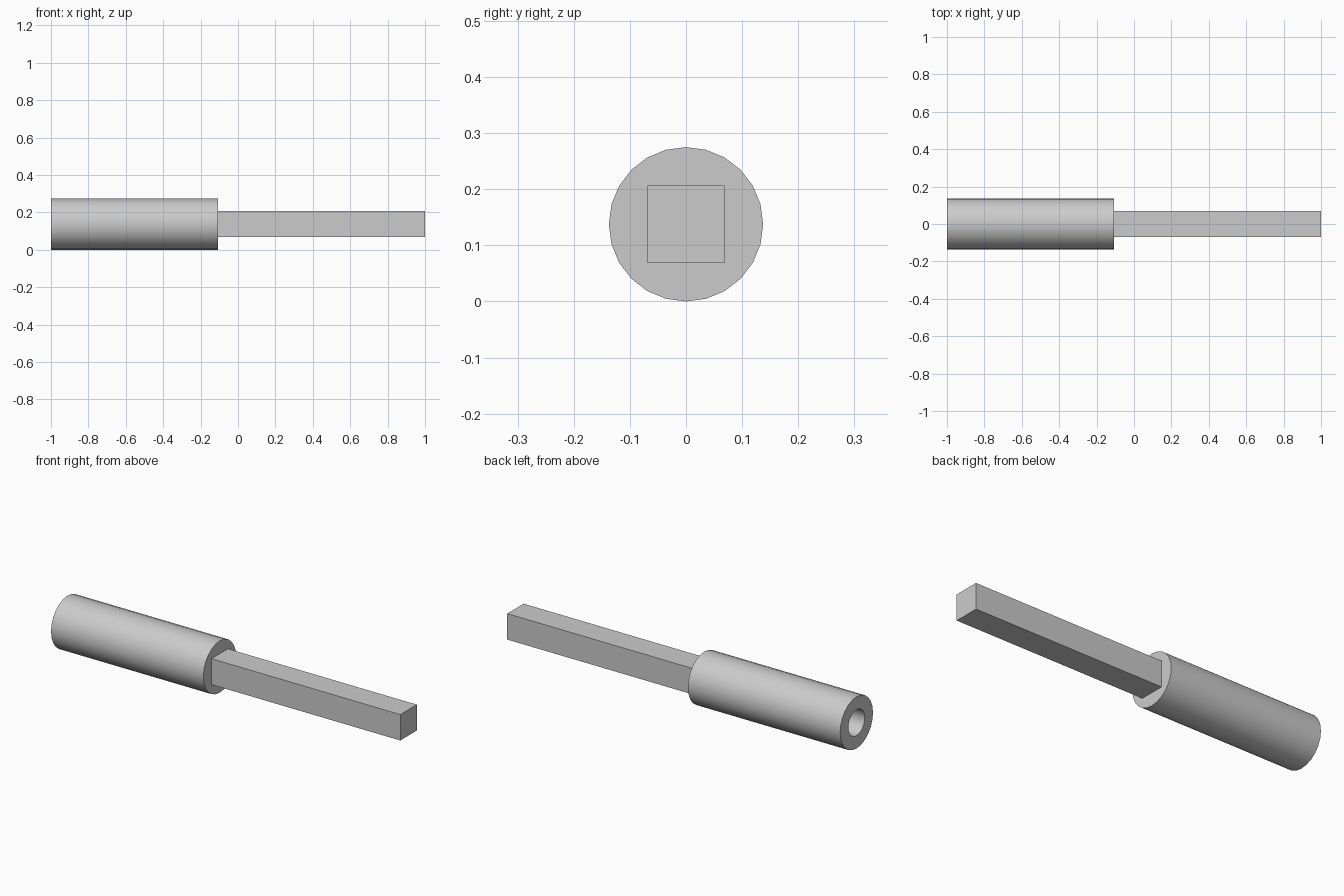
import bpy, bmesh, math
from mathutils import Matrix

cube = bpy.data.objects.get("Cube")
if cube:
    bpy.data.objects.remove(cube, do_unlink=True)

RADIUS = 0.1375
BORE = RADIUS / 2
SEGMENTS = 24
LEFT, JOINT, RIGHT = -1.0, -0.107, 1.0

grey = bpy.data.materials.new("plain grey")
grey.use_nodes = True
colour = (0.6, 0.6, 0.6, 1)
grey.diffuse_color = colour
grey.node_tree.nodes["Principled BSDF"].inputs["Base Color"].default_value = colour


def add_part(name, bm):
    bmesh.ops.recalc_face_normals(bm, faces=bm.faces)
    mesh = bpy.data.meshes.new(name)
    bm.to_mesh(mesh)
    bm.free()
    mesh.materials.append(grey)
    obj = bpy.data.objects.new(name, mesh)
    bpy.context.collection.objects.link(obj)
    return obj


# Hollow round sleeve: a ring section swept around the long axis
bm = bmesh.new()
rings = []
for x, r in ((LEFT, RADIUS), (JOINT, RADIUS), (JOINT, BORE), (LEFT, BORE)):
    angles = [math.tau * i / SEGMENTS for i in range(SEGMENTS)]
    rings.append([bm.verts.new((x, r * math.cos(a), RADIUS + r * math.sin(a)))
                  for a in angles])
for k, ring in enumerate(rings):
    other = rings[(k + 1) % len(rings)]
    for i in range(SEGMENTS):
        j = (i + 1) % SEGMENTS
        bm.faces.new((ring[i], ring[j], other[j], other[i]))
sleeve = add_part("round_sleeve", bm)

# Square shaft, closing the inner end of the bore
bm = bmesh.new()
size = Matrix.Diagonal((RIGHT - JOINT, RADIUS, RADIUS, 1))
place = Matrix.Translation(((RIGHT + JOINT) / 2, 0, RADIUS))
bmesh.ops.create_cube(bm, size=1, matrix=place @ size)
add_part("square_shaft", bm)

# Smooth the round walls, keep the rims crisp
bpy.ops.object.select_all(action="DESELECT")
sleeve.select_set(True)
bpy.context.view_layer.objects.active = sleeve
bpy.ops.object.shade_smooth_by_angle(angle=math.radians(30))
